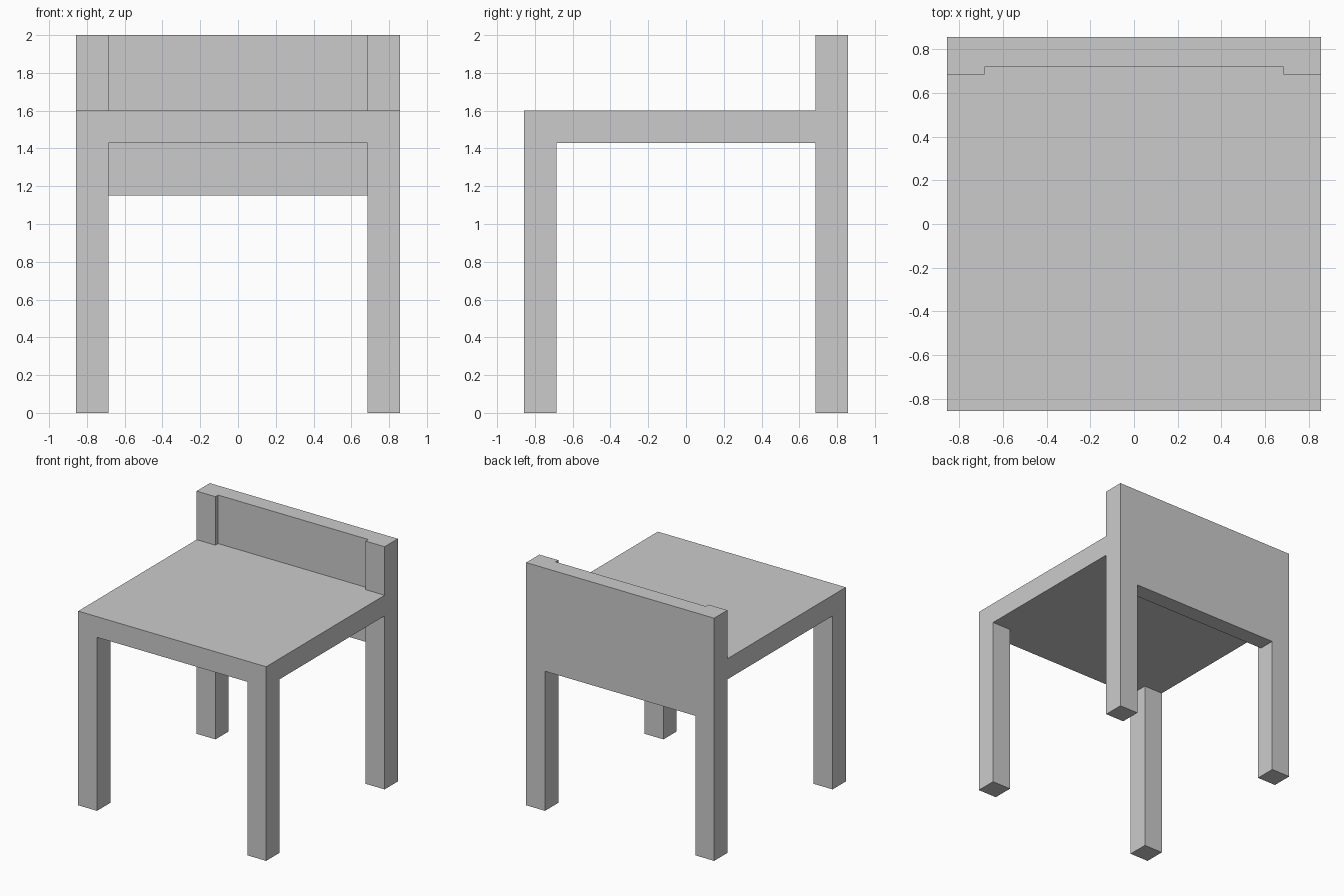
import bpy
import bmesh

if "Cube" in bpy.data.objects:
    bpy.data.objects.remove(bpy.data.objects["Cube"])

HALF = 0.857     # half width and half depth of the chair
INNER = 0.685    # inner face of the legs
PANEL_Y = 0.72   # front face of the backrest panel
SEAT_LOW, SEAT_TOP, TOP = 1.43, 1.60, 2.0


def prism(name, outline, z0, z1):
    """Extrude a flat xy outline from z0 up to z1."""
    bm = bmesh.new()
    base = bm.faces.new([bm.verts.new((x, y, z0)) for x, y in outline])
    geom = bmesh.ops.extrude_face_region(bm, geom=[base], use_keep_orig=True)["geom"]
    verts = [g for g in geom if isinstance(g, bmesh.types.BMVert)]
    bmesh.ops.translate(bm, verts=verts, vec=(0, 0, z1 - z0))
    bmesh.ops.recalc_face_normals(bm, faces=bm.faces)
    mesh = bpy.data.meshes.new(name)
    bm.to_mesh(mesh)
    bm.free()
    obj = bpy.data.objects.new(name, mesh)
    bpy.context.collection.objects.link(obj)
    return obj


def box(name, x0, x1, y0, y1, z0, z1):
    return prism(name, [(x0, y0), (x1, y0), (x1, y1), (x0, y1)], z0, z1)


# Seat slab, notched round the back legs and reaching the backrest panel
seat_half = [(HALF, -HALF), (HALF, INNER), (INNER, INNER), (INNER, PANEL_Y)]
prism("seat", seat_half + [(-x, y) for x, y in reversed(seat_half)], SEAT_LOW, SEAT_TOP)

# Legs: front pair stops under the seat, back pair rises to the top
for side, x0, x1 in (("left", -HALF, -INNER), ("right", INNER, HALF)):
    box("front_leg_" + side, x0, x1, -HALF, -INNER, 0, SEAT_LOW)
    box("back_leg_" + side, x0, x1, INNER, HALF, 0, TOP)

# Backrest panel between the back legs, flush at the rear
box("backrest", -INNER, INNER, PANEL_Y, HALF, 1.15, TOP)
